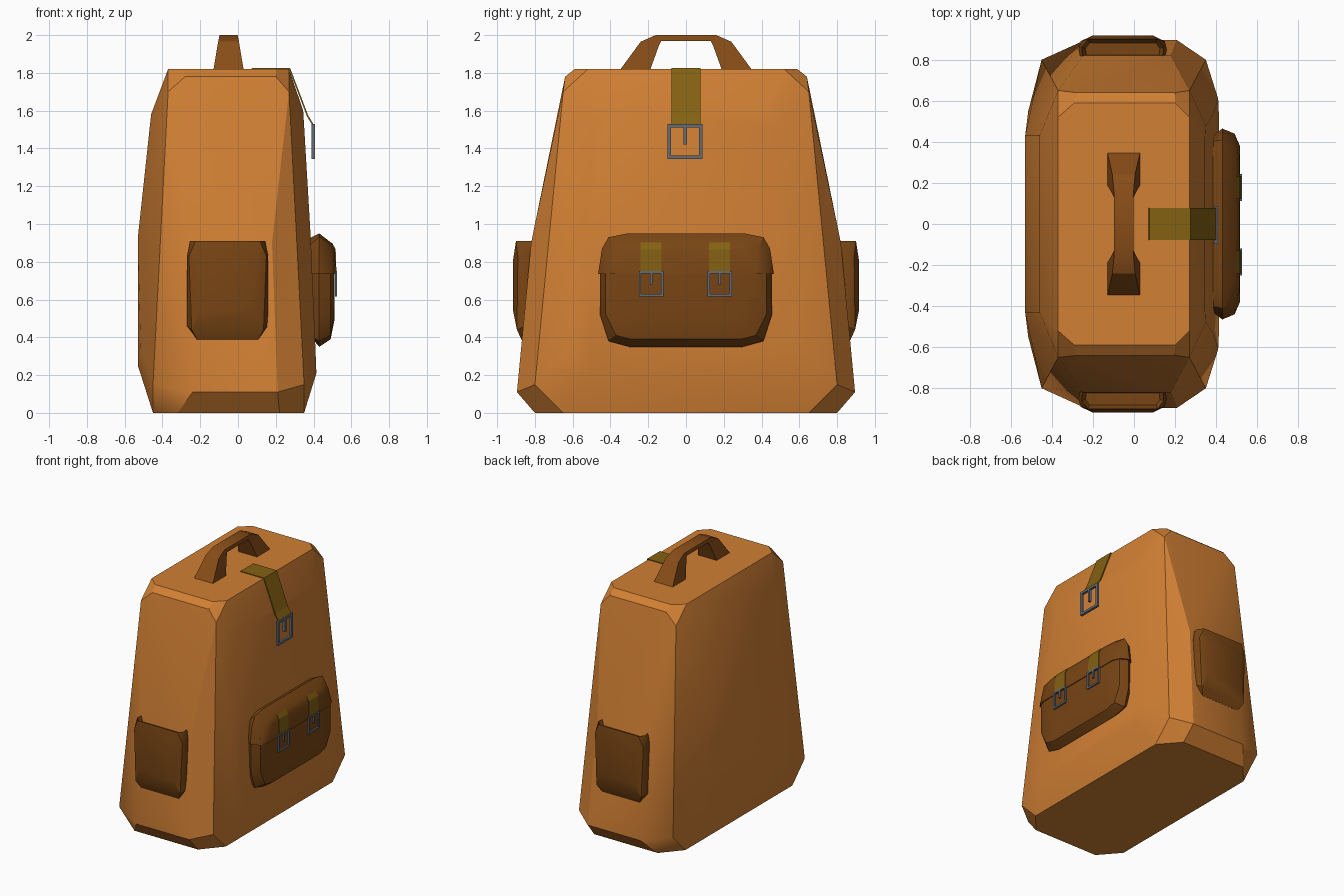
import bpy, bmesh
from math import radians

if "Cube" in bpy.data.objects:
    bpy.data.objects.remove(bpy.data.objects["Cube"])


def material(name, rgb):
    m = bpy.data.materials.new(name)
    m.diffuse_color = (*rgb, 1)
    m.use_nodes = True
    m.node_tree.nodes["Principled BSDF"].inputs["Base Color"].default_value = m.diffuse_color
    return m


CANVAS = material("canvas", (0.64, 0.215, 0.034))
LEATHER = material("leather", (0.19, 0.06, 0.007))
GRIP = material("grip", (0.25, 0.075, 0.009))
WEBBING = material("webbing", (0.23, 0.12, 0.006))
METAL = material("metal", (0.13, 0.15, 0.18))


def finish(bm, name, mat, smooth=True):
    bmesh.ops.recalc_face_normals(bm, faces=bm.faces)
    me = bpy.data.meshes.new(name)
    bm.to_mesh(me)
    bm.free()
    me.materials.append(mat)
    ob = bpy.data.objects.new(name, me)
    bpy.context.collection.objects.link(ob)
    if smooth:
        bpy.ops.object.select_all(action='DESELECT')
        ob.select_set(True)
        bpy.context.view_layer.objects.active = ob
        bpy.ops.object.shade_smooth_by_angle(angle=radians(28))
    return ob


def hull(points):
    bm = bmesh.new()
    for p in points:
        bm.verts.new(p)
    bmesh.ops.convex_hull(bm, input=list(bm.verts))
    loose = [v for v in bm.verts if not v.link_faces]
    bmesh.ops.delete(bm, geom=loose, context='VERTS')
    bmesh.ops.dissolve_limit(bm, angle_limit=radians(1), verts=bm.verts, edges=bm.edges)
    return bm


def both_y(points):
    return [(x, s * y, z) for x, y, z in points for s in (1, -1)]


def add_box(bm, x, y, z):
    r = bmesh.ops.create_cube(bm, size=1)
    for v in r['verts']:
        v.co = [c[0] + (t + 0.5) * (c[1] - c[0]) for c, t in zip((x, y, z), v.co)]


# Main bag: chamfered tapered block with bulging panels
body = [
    (0.35, 0.65, 0), (0.22, 0.80, 0), (-0.45, 0.65, 0), (-0.32, 0.80, 0),
    (0.35, 0.80, 0.15), (-0.45, 0.80, 0.15),
    (0.21, 0.895, 0.11), (-0.24, 0.895, 0.11),
    (0.18, 0.82, 0.90), (-0.25, 0.82, 0.90),
    (0.20, 0.64, 1.78), (-0.28, 0.64, 1.78),
    (0.27, 0.65, 1.70), (-0.37, 0.65, 1.70),
    (0.27, 0.52, 1.82), (-0.37, 0.52, 1.82), (0.20, 0.59, 1.82), (-0.29, 0.59, 1.82),
    # front panel
    (0.415, 0.50, 0.21), (0.41, 0.61, 0.34), (0.385, 0.53, 0.93),
    (0.35, 0.48, 1.52), (0.345, 0.41, 1.60),
    # back panel
    (-0.53, 0.43, 0.25), (-0.53, 0.43, 0.93), (-0.46, 0.43, 1.58), (-0.515, 0.55, 0.34),
]
finish(hull(both_y(body)), "bag_body", CANVAS)

# Carry handle: four-sided sections swept over an arch
half = [((0.35, 1.815), (0.19, 1.815), 0.08), ((0.24, 1.965), (0.145, 1.94), 0.055),
        ((0.16, 2.0), (0.13, 1.97), 0.048)]
arch = half + [((-o[0], o[1]), (-i[0], i[1]), w) for o, i, w in reversed(half)]
bm = bmesh.new()
rings = [[bm.verts.new((-0.05 + sx * w, p[0], p[1]))
          for p, sx in ((o, -1), (o, 1), (i, 1), (i, -1))] for o, i, w in arch]
for a, b in zip(rings, rings[1:]):
    for k in range(4):
        bm.faces.new((a[k], a[(k + 1) % 4], b[(k + 1) % 4], b[k]))
bm.faces.new(rings[0])
bm.faces.new(rings[-1])
finish(bm, "carry_handle", GRIP)

# Front pocket pouch
pouch = [(0.37, 0.40, 0.42), (0.37, 0.41, 0.75),
         (0.43, 0.30, 0.35), (0.43, 0.41, 0.38), (0.43, 0.455, 0.52), (0.43, 0.455, 0.78),
         (0.49, 0.29, 0.39), (0.49, 0.37, 0.41), (0.49, 0.425, 0.52), (0.49, 0.425, 0.78),
         (0.512, 0.28, 0.50), (0.505, 0.37, 0.50), (0.51, 0.37, 0.78)]
finish(hull(both_y(pouch)), "front_pocket", LEATHER)

# Front pocket flap, slightly larger than the pouch
flap = [(0.37, 0.42, 0.735), (0.37, 0.40, 0.88), (0.37, 0.32, 0.92),
        (0.43, 0.465, 0.735), (0.43, 0.445, 0.87), (0.43, 0.41, 0.93), (0.43, 0.31, 0.95),
        (0.49, 0.44, 0.735), (0.50, 0.38, 0.87), (0.495, 0.28, 0.90),
        (0.516, 0.38, 0.735), (0.514, 0.30, 0.86)]
finish(hull(both_y(flap)), "front_pocket_flap", LEATHER)

# Side pockets with recessed openings
side_pts = [(0.19, 0.77, 0.46), (0.20, 0.77, 0.84), (0.14, 0.80, 0.39),
            (0.215, 0.85, 0.46), (0.215, 0.85, 0.83), (0.16, 0.87, 0.385),
            (0.19, 0.895, 0.44), (0.205, 0.89, 0.83), (0.15, 0.915, 0.54), (0.15, 0.917, 0.80),
            (0.19, 0.78, 0.91), (0.20, 0.86, 0.91), (0.17, 0.90, 0.91)]
for side, label in ((-1, "front"), (1, "rear")):
    bm = hull([(-0.055 + s * x, side * y, z) for x, y, z in side_pts for s in (1, -1)])
    bmesh.ops.recalc_face_normals(bm, faces=bm.faces)
    top = max(bm.faces, key=lambda f: f.calc_center_median().z)
    bmesh.ops.inset_region(bm, faces=[top], thickness=0.02)
    bmesh.ops.translate(bm, verts=top.verts, vec=(0, 0, -0.04))
    finish(bm, "side_pocket_" + label, LEATHER)


# Straps: thin bent strips following an x-z path
def strap(name, path, y, w, t=0.006):
    bm = bmesh.new()
    rows = [[bm.verts.new((x + d, y + s, z + d)) for s, d in
             ((-w, 0), (w, 0), (w, t), (-w, t))] for x, z in path]
    for a, b in zip(rows, rows[1:]):
        for k in range(4):
            bm.faces.new((a[k], a[(k + 1) % 4], b[(k + 1) % 4], b[k]))
    bm.faces.new(rows[0])
    bm.faces.new(rows[-1])
    finish(bm, name, WEBBING, False)


# Buckles: square frame with a centre prong
def buckle(name, x, y, z0, z1, w, t, prong):
    bm = bmesh.new()
    for s in (-1, 1):
        a, b = sorted((y + s * w, y + s * (w - t)))
        add_box(bm, x, (a, b), (z0, z1))
    for z in (z0, z1 - t):
        add_box(bm, x, (y - w + t, y + w - t), (z, z + t))
    add_box(bm, x, (y - t / 2, y + t / 2), (z1 - prong, z1 - t))
    finish(bm, name, METAL, False)


strap("top_strap", [(0.07, 1.82), (0.27, 1.82), (0.365, 1.57), (0.395, 1.52)], 0, 0.077)
buckle("top_buckle", (0.39, 0.408), -0.005, 1.345, 1.53, 0.093, 0.018, 0.11)
for y, label in ((-0.185, "left"), (0.178, "right")):
    strap("pocket_strap_" + label, [(0.492, 0.895), (0.511, 0.86), (0.515, 0.74)], y, 0.056)
    buckle("pocket_buckle_" + label, (0.513, 0.525), y, 0.617, 0.75, 0.065, 0.013, 0.07)
